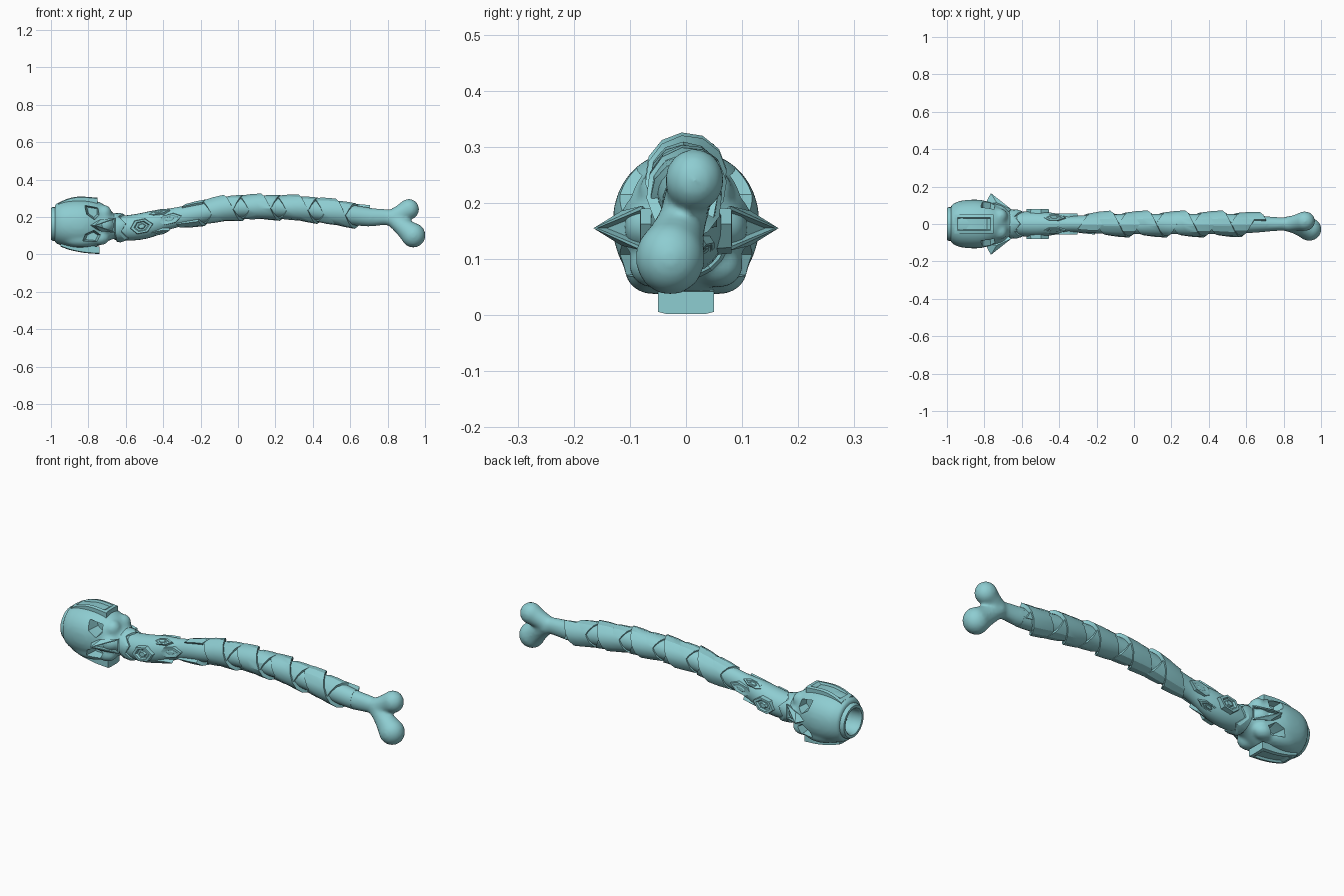
import bpy, bmesh, math
from mathutils import Vector, Matrix

if "Cube" in bpy.data.objects:
    bpy.data.objects.remove(bpy.data.objects["Cube"])

TAU = 2 * math.pi
TEAL = bpy.data.materials.new("teal")
TEAL.diffuse_color = (.27, .61, .64, 1)
TEAL.use_nodes = True
TEAL.node_tree.nodes["Principled BSDF"].inputs["Base Color"].default_value = TEAL.diffuse_color


def finish(name, bm, angle=35):
    bmesh.ops.recalc_face_normals(bm, faces=bm.faces)
    me = bpy.data.meshes.new(name)
    bm.to_mesh(me)
    bm.free()
    me.materials.append(TEAL)
    ob = bpy.data.objects.new(name, me)
    bpy.context.collection.objects.link(ob)
    smooth(ob, angle)
    return ob


def smooth(ob, angle):
    bpy.ops.object.select_all(action='DESELECT')
    ob.select_set(True)
    bpy.context.view_layer.objects.active = ob
    bpy.ops.object.shade_smooth_by_angle(angle=math.radians(angle))


def bake(ob, angle=35):
    dg = bpy.context.evaluated_depsgraph_get()
    me = bpy.data.meshes.new_from_object(ob.evaluated_get(dg))
    ob.modifiers.clear()
    ob.data = me
    me.materials.clear()
    me.materials.append(TEAL)
    smooth(ob, angle)


def interp(keys, x):
    # smooth interpolation through rows of (x, values...)
    n = len(keys)
    i = max(j for j in range(n - 1) if keys[j][0] <= x or j == 0)
    p = [keys[max(0, min(n - 1, i + k))] for k in (-1, 0, 1, 2)]
    h = p[2][0] - p[1][0]
    t = max(0, min(1, (x - p[1][0]) / h))
    out = []
    for c in range(1, len(keys[0])):
        m1 = (p[2][c] - p[0][c]) / (p[2][0] - p[0][0]) * h
        m2 = (p[3][c] - p[1][c]) / (p[3][0] - p[1][0]) * h
        out.append((2*t**3 - 3*t*t + 1) * p[1][c] + (t**3 - 2*t*t + t) * m1
                   + (3*t*t - 2*t**3) * p[2][c] + (t**3 - t*t) * m2)
    return out


def loft(bm, rings, caps=True, close=False):
    vs = [[bm.verts.new(p) for p in r] for r in rings]
    pairs = list(zip(vs, vs[1:])) + ([(vs[-1], vs[0])] if close else [])
    for a, b in pairs:
        for i in range(len(a)):
            j = (i + 1) % len(a)
            bm.faces.new((a[i], a[j], b[j], b[i]))
    if caps and not close:
        bm.faces.new(vs[0])
        bm.faces.new(vs[-1])


def ellipse(x, z, ry, rz, n=24, slope=0, power=1.0):
    def f(v):
        return math.copysign(abs(v) ** power, v)
    return [(x - slope * rz * math.cos(TAU * k / n), -ry * f(math.sin(TAU * k / n)),
             z + rz * f(math.cos(TAU * k / n))) for k in range(n)]


def ball(bm, x, y, z, rx, ry, rz):
    m = Matrix.Translation((x, y, z)) @ Matrix.Diagonal((rx, ry, rz, 1))
    bmesh.ops.create_uvsphere(bm, u_segments=20, v_segments=12, radius=1, matrix=m)


def melt(ob, voxel, times):
    m = ob.modifiers.new("melt", 'REMESH')
    m.mode, m.voxel_size = 'VOXEL', voxel
    s = ob.modifiers.new("soften", 'SMOOTH')
    s.factor, s.iterations = 0.5, times


# curved shaft: x, centre z, half width, half height
SHAFT = [(-.66, .14, .06, .062), (-.55, .145, .068, .07), (-.45, .165, .062, .07),
         (-.35, .193, .044, .055), (-.2, .222, .05, .055), (-.05, .247, .053, .055),
         (.1, .253, .053, .053), (.25, .251, .053, .053), (.4, .24, .053, .055),
         (.55, .22, .052, .055), (.7, .2, .042, .05), (.8, .198, .036, .043),
         (.9, .18, .04, .045)]


def shaft_ring(x, grow=0.0):
    z, ry, rz = interp(SHAFT, x)
    return ellipse(x, z, ry + grow, rz + grow)


bm = bmesh.new()
loft(bm, [shaft_ring(-.66 + 1.36 * i / 40) for i in range(41)])
finish("shaft", bm)

# knuckled bone end
bm = bmesh.new()
loft(bm, [shaft_ring(.62 + .25 * i / 12) for i in range(13)])
for a, b, ra, rb in (((.83, 0, .2), (.913, .015, .241), .044, .056),
                     ((.83, 0, .19), (.937, -.028, .102), .045, .066)):
    for i in range(7):
        t = i / 6
        p = Vector(a).lerp(Vector(b), t)
        r = ra + (rb - ra) * t ** 2
        ball(bm, *p, r, r * .95, r)
ob = finish("bone_end", bm)
melt(ob, .008, 12)
bake(ob, 60)


# spiral wrapping strips
def ribbon(name, x0, x1, pitch, width, low, high, hand, phase):
    bm = bmesh.new()
    n = 12
    count = int((x1 - x0 - width) / pitch * n)
    rings = []
    for i in range(count + 1):
        ring = []
        for u, off in ((0, -.012), (0, low), (.5, (low + high) / 2 + .002), (1, high), (1, -.012)):
            x = x0 + pitch * i / n + u * width
            z, ry, rz = interp(SHAFT, x)
            t = hand * TAU * i / n + phase
            ring.append((x, -(ry + off) * math.sin(t), z + (rz + off) * math.cos(t)))
        rings.append(ring)
    loft(bm, rings)
    finish(name, bm, 30)


ribbon("under_wrap", -.30, .70, .2, .11, .008, .012, -1, .6)
ribbon("outer_wrap", -.33, .72, .2, .12, .008, .02, 1, 2.2)

# skull head
SKULL = [(-.98, .165, .10, .103), (-.94, .165, .121, .12), (-.88, .163, .13, .131),
         (-.82, .163, .129, .131), (-.76, .163, .113, .123), (-.72, .163, .094, .106),
         (-.69, .158, .08, .085), (-.66, .15, .068, .066), (-.62, .145, .062, .062)]
bm = bmesh.new()
loft(bm, [ellipse(-.98 + .36 * i / 24, *interp(SKULL, -.98 + .36 * i / 24), n=32, power=.93)
          for i in range(25)])
for s in (-1, 1):
    ball(bm, -.715, s * .042, .222, .04, .042, .043)    # brow
    ball(bm, -.74, s * .058, .09, .055, .045, .042)     # cheek
    ball(bm, -.73, s * .07, .157, .065, .042, .045)     # nose bridge
    ball(bm, -.84, s * .06, .082, .10, .05, .045)       # jaw corner
skull = finish("skull", bm)
melt(skull, .008, 14)

# eye and socket cutters
bm = bmesh.new()
EYES = [[(-.822, .265), (-.745, .252), (-.742, .21), (-.768, .186), (-.808, .215)],
        [(-.83, .072), (-.755, .066), (-.735, .105), (-.77, .128), (-.815, .108)]]
for s in (-1, 1):
    for prof in EYES:
        cx = sum(p[0] for p in prof) / 5
        cz = sum(p[1] for p in prof) / 5
        loft(bm, [[(cx + (x - cx) * k, s * y, cz + (z - cz) * k) for x, z in prof]
                  for y, k in ((.05, .7), (.10, 1), (.2, 1.15))])
loft(bm, [ellipse(x, .163, .064, .064) for x in (-1.1, -.92)])
cutter = finish("cutter", bm)
cutter.hide_render = True
m = skull.modifiers.new("holes", 'BOOLEAN')
m.operation, m.object, m.solver = 'DIFFERENCE', cutter, 'EXACT'
bake(skull, 40)
bpy.data.objects.remove(cutter)

# rim of the hollow back end
bm = bmesh.new()
loft(bm, [ellipse(x, .163, r, r, 24) for x, r in
          ((-.95, .092), (-.992, .09), (-1, .084), (-1, .07), (-.99, .063), (-.95, .062))], close=True)
finish("socket_rim", bm, 40)


# framed crest plates, above and below; up is +1 or -1
def crest(name, path, up):
    bm = bmesh.new()
    n = 12
    rows = []
    for i in range(n + 1):
        x = path[0][0] + (path[-1][0] - path[0][0]) * i / n
        z = interp(path, x)[0]
        dip = .012 if 1 < i < n - 1 else 0
        cols = [(-.05, .04), (-.05, .004), (-.034, 0), (-.03, dip),
                (.03, dip), (.034, 0), (.05, .004), (.05, .04)]
        rows.append([(x, y, z - up * d) for y, d in cols])
    loft(bm, rows)
    finish(name, bm, 30)


crest("top_crest", [(-.96, .276), (-.91, .298), (-.85, .309), (-.75, .303)], 1)
crest("bottom_crest", [(-.95, .042), (-.9, .024), (-.82, .008), (-.74, .002)], -1)

# hooded nose on each side, hollowed toward the shaft
for s, side in ((-1, "front"), (1, "back")):
    bm = bmesh.new()
    pts = [(-.765, .165, .155), (-.655, .078, .195), (-.655, .078, .115),
           (-.80, .10, .155), (-.72, .03, .155), (-.735, .115, .186), (-.735, .115, .124)]
    v = [bm.verts.new((x, s * y, z)) for x, y, z in pts]
    mouth = bm.faces.new((v[0], v[1], v[2]))
    for f in ((0, 3, 5), (0, 5, 1), (0, 6, 3), (0, 2, 6), (5, 3, 4), (5, 4, 1),
              (6, 4, 3), (6, 2, 4), (1, 4, 2)):
        bm.faces.new([v[i] for i in f])
    bmesh.ops.recalc_face_normals(bm, faces=bm.faces)
    bmesh.ops.inset_region(bm, faces=[mouth], thickness=.010, depth=0)
    bmesh.ops.inset_region(bm, faces=[mouth], thickness=.003, depth=-.02)
    finish("nose_" + side, bm, 25)

# pointed collar between skull and shaft
bm = bmesh.new()
rings = []
for x, g, zig in ((-.67, -.01, 0), (-.66, .01, 0), (-.63, .013, .012), (-.612, .007, .016), (-.61, -.01, .016)):
    ring = ellipse(x, .143, .066 + g, .066 + g, 20, .18)
    rings.append([(p[0] + zig * (1 if k % 4 == 0 else -1 if k % 4 == 2 else 0), p[1], p[2])
                  for k, p in enumerate(ring)])
loft(bm, rings, close=True)
finish("collar", bm, 25)


# raised hexagonal ornaments around the neck
def ornament(name, x, angle, length, width, out, groove=.009, slope=.2):
    z, ry, rz = interp(SHAFT, x)
    along = Vector((1, 0, slope)).normalized()
    normal = Vector((0, -math.sin(angle), math.cos(angle)))
    normal = (normal - along * normal.dot(along)).normalized()
    across = along.cross(normal)
    c = Vector((x, -ry * math.sin(angle), z + rz * math.cos(angle)))
    shape = [(-.5, 0), (-.25, -.5), (.2, -.5), (.5, 0), (.2, .5), (-.25, .5)]
    bm = bmesh.new()
    loft(bm, [[c + along * (a * length * k) + across * (b * width * k) + normal * h for a, b in shape]
              for k, h in ((1.1, -.03), (1, out), (.72, out), (.6, out - groove),
                           (.4, out - groove), (.3, out))])
    finish(name, bm, 25)


for s, side in ((.5, "front"), (1.5, "back")):
    ornament(f"neck_lozenge_{side}", -.515, s * math.pi, .12, .07, .014)
    ornament(f"neck_point_{side}", -.365, s * math.pi, .13, .05, .010, .002, .25)
for k, a in enumerate((.2, .8, 1.2, 1.8)):
    ornament(f"neck_claw_{k}", -.425, a * math.pi, .12, .035, .004, .003)
